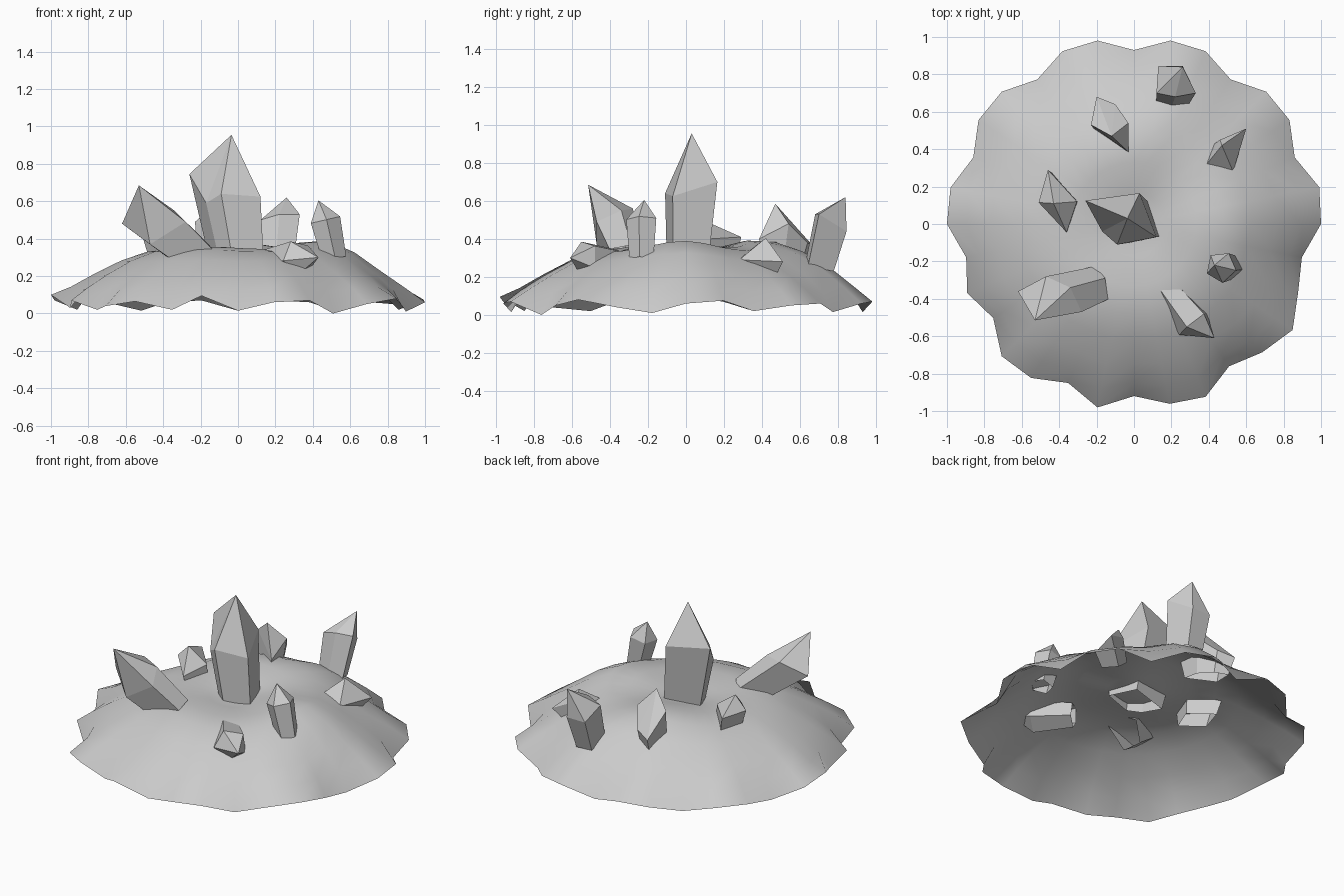
import bpy, bmesh, math
from mathutils import Vector

if "Cube" in bpy.data.objects:
    bpy.data.objects.remove(bpy.data.objects["Cube"])

# Rim of the mound: radius and height at 32 equal angles, counter-clockwise from +x
RIM_R = [1.0, 1.01, .93, 1.0, 1.0, .93, 1.0, 1.0, .93, 1.0, 1.0, .93, 1.0, 1.0, .93, 1.0,
         1.0, .915, .965, .905, 1.0, .99, .92, 1.0, .92, .98, 1.0, .915, .97, 1.02, .95, .915]
RIM_Z = [.06, .075, .02, .05, .06, .015, .06, .07, .015, .07, .06, .015, .06, .06, .02, .07,
         .10, .03, .07, .02, .04, .065, .02, .095, .015, .06, .07, .0, .05, .08, .04, .01]
# Dome profile: ring radius, height
PROFILE = [(.88, .13), (.76, .205), (.62, .28), (.48, .33), (.33, .345), (.17, .345)]
# Soft bumps and a central dip: x, y, height, spread
BUMPS = [(-.1, .42, .055, .26), (.5, -.02, .06, .24), (.2, .68, .05, .2), (0, -.02, -.035, .2),
         (-.15, -.35, .015, .2)]


def bump(x, y):
    return sum(h * math.exp(-((x - bx) ** 2 + (y - by) ** 2) / s ** 2) for bx, by, h, s in BUMPS)


def make_object(name, bm, smooth):
    bmesh.ops.recalc_face_normals(bm, faces=bm.faces)
    for f in bm.faces:
        f.smooth = smooth
    me = bpy.data.meshes.new(name)
    bm.to_mesh(me)
    bm.free()
    bpy.context.collection.objects.link(bpy.data.objects.new(name, me))


def bridge(bm, a, b):
    n = len(a)
    for i in range(n):
        j = (i + 1) % n
        bm.faces.new((a[i], a[j], b[j], b[i]))


def cap(bm, ring, tip):
    for i in range(len(ring)):
        bm.faces.new((ring[i], ring[(i + 1) % len(ring)], tip))


# Rock mound: open shell with a scalloped rim
bm = bmesh.new()
n = len(RIM_R)
angles = [2 * math.pi * i / n for i in range(n)]
rings = [[bm.verts.new((r * math.cos(a), r * math.sin(a), z))
          for a, r, z in zip(angles, RIM_R, RIM_Z)]]
for rad, h in PROFILE:
    fade = rad ** 3.5
    ring = []
    for a, r, z in zip(angles, RIM_R, RIM_Z):
        q = rad * (1 + (r - .975) * fade)
        x, y = q * math.cos(a), q * math.sin(a)
        ring.append(bm.verts.new((x, y, h + (z - .05) * fade * .4 + bump(x, y))))
    rings.append(ring)
for a, b in zip(rings, rings[1:]):
    bridge(bm, a, b)
cap(bm, rings[-1], bm.verts.new((0, 0, .345 + bump(0, 0))))
make_object("rock_mound", bm, True)


# Crystal: open-bottomed prism; the base is the shoulder outline flattened and shrunk
def crystal(name, base, tip, taper, corners, sink=.06):
    corners = [Vector(c) for c in corners]
    mid = sum(corners, Vector()) / len(corners)
    base = Vector(base)
    axis = (mid - base).normalized()
    base -= axis * sink
    bm = bmesh.new()
    low = []
    for c in corners:
        off = c - mid
        low.append(bm.verts.new(base + (off - axis * off.dot(axis)) * taper))
    high = [bm.verts.new(c) for c in corners]
    bridge(bm, low, high)
    cap(bm, high, bm.verts.new(tip))
    make_object(name, bm, False)


# Regular shoulder outline around a centre, square to the crystal's axis
def outline(base, mid, radius, sides, twist):
    mid = Vector(mid)
    axis = (mid - Vector(base)).normalized()
    u = Vector((0, 1, 0)).cross(axis).normalized()
    v = axis.cross(u)
    turns = [math.radians(twist) + 2 * math.pi * i / sides for i in range(sides)]
    return [mid + radius * (u * math.cos(t) + v * math.sin(t)) for t in turns]


crystal("main_crystal", (-.02, 0, .33), (-.035, .03, .955), .8,
        [(-.26, .125, .745), (-.17, -.04, .59), (-.09, -.11, .64), (.12, -.07, .625), (.03, .165, .70)])
crystal("front_left_crystal", (-.25, -.33, .335), (-.53, -.515, .685), .8,
        [(-.62, -.36, .48), (-.47, -.47, .37), (-.28, -.47, .49), (-.34, -.34, .55), (-.47, -.28, .56)])
b = (.21, -.39, .28)
crystal("front_right_crystal", b, (.43, -.61, .30), .75,
        outline(b, (.32, -.53, .295), .1, 5, 55))
crystal("left_crystal", (-.39, .12, .30), (-.43, .11, .49), .8,
        [(-.51, .115, .41), (-.36, -.045, .37), (-.305, .12, .40), (-.46, .29, .41)])
crystal("back_left_crystal", (-.12, .54, .32), (-.12, .47, .585), .8,
        [(-.23, .53, .49), (-.03, .385, .40), (-.03, .54, .48), (-.1, .64, .38), (-.2, .68, .35)])
crystal("right_crystal", (.46, .37, .26), (.47, .42, .405), .85,
        [(.38, .31, .32), (.53, .28, .29), (.60, .51, .28), (.46, .45, .34)])
crystal("back_crystal", (.2, .71, .31), (.26, .84, .62), .85,
        [(.12, .70, .50), (.22, .68, .53), (.33, .70, .53), (.26, .845, .44), (.13, .845, .44)])
b = (.5, -.23, .35)
crystal("small_crystal", b, (.43, -.22, .605), .8,
        outline(b, (.465, -.23, .5), .085, 5, 60))
